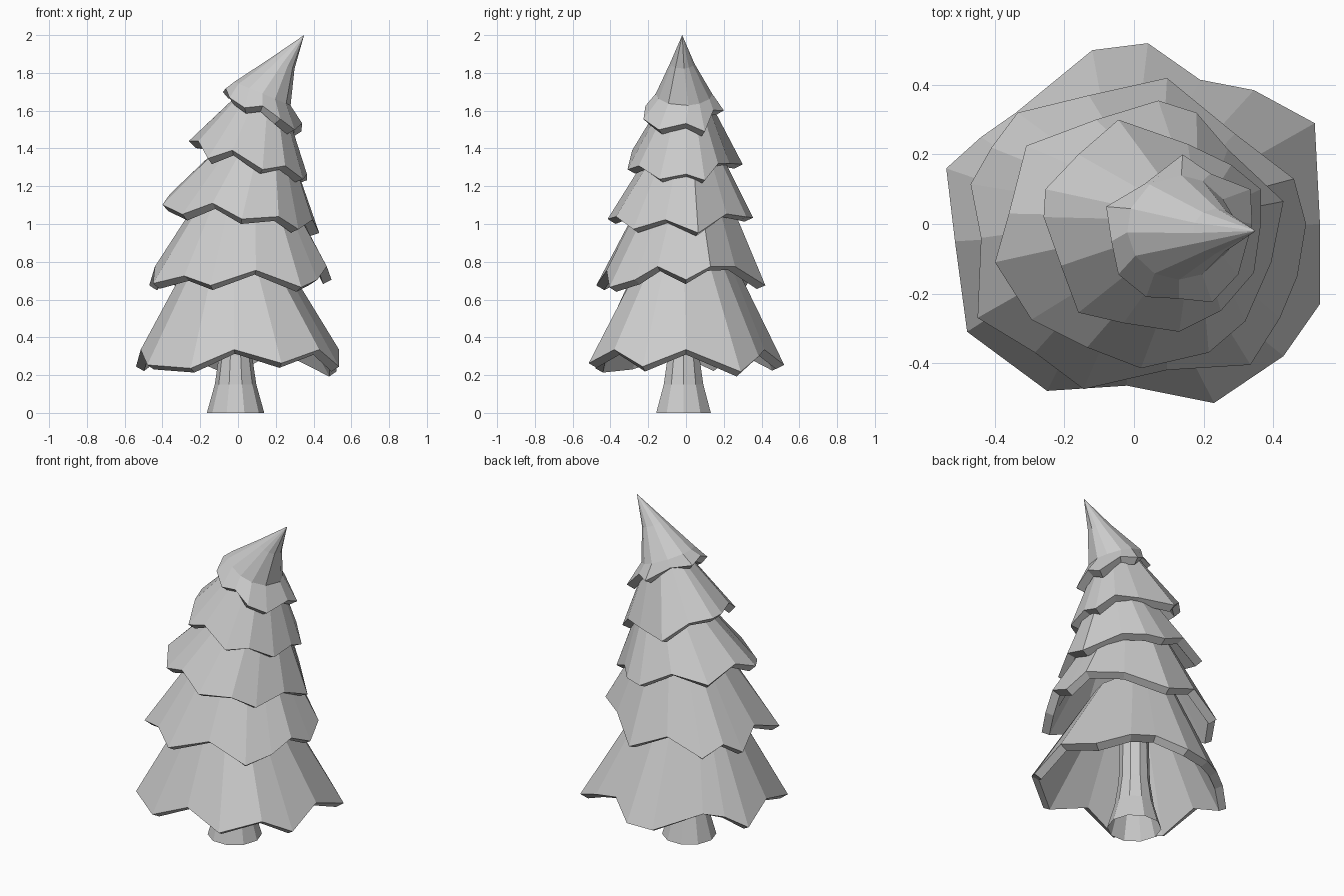
import bpy, bmesh, math
from mathutils import Vector

if "Cube" in bpy.data.objects:
    bpy.data.objects.remove(bpy.data.objects["Cube"])

grey = bpy.data.materials.new("plain_grey")
grey.use_nodes = True
colour = (0.6, 0.6, 0.6, 1)
grey.diffuse_color = colour
grey.node_tree.nodes["Principled BSDF"].inputs["Base Color"].default_value = colour


def skin_rings(name, rings, apex=None):
    """Join equal rings of points, listed bottom to top, into a flat-shaded object."""
    bm = bmesh.new()
    loops = [[bm.verts.new(p) for p in ring] for ring in rings]
    count = len(loops[0])
    for low, high in zip(loops, loops[1:]):
        for i in range(count):
            j = (i + 1) % count
            bm.faces.new((low[i], low[j], high[j], high[i]))
    if apex:
        top = bm.verts.new(apex)
        for i in range(count):
            bm.faces.new((loops[-1][i], loops[-1][(i + 1) % count], top))
    else:
        bm.faces.new(loops[-1])
    mesh = bpy.data.meshes.new(name)
    bm.to_mesh(mesh)
    bm.free()
    mesh.materials.append(grey)
    obj = bpy.data.objects.new(name, mesh)
    bpy.context.scene.collection.objects.link(obj)
    return obj


def circle(centre, radius, angles, tilt=0):
    """Ring of points whose height drops towards +x by the tilt."""
    x, y, z = centre
    return [(x + radius * math.cos(a), y + radius * math.sin(a),
             z - tilt * radius * math.cos(a)) for a in angles]


def branch_tier(name, outline, height, tilt, rise, upper, apex=None):
    """Hollow skirt. Outline points are x, y and lift: 0 at a branch tip, 1 at a notch."""
    hem = [Vector((x, y, height - tilt * x + rise * lift)) for x, y, lift in outline]
    centre = sum(hem, Vector()) / len(hem)
    angles = [math.atan2(p.y - centre.y, p.x - centre.x) for p in hem]
    rings = [hem] + [circle(c, r, angles, tilt) for c, r in upper]
    obj = skin_rings(name, rings, apex)
    shell = obj.modifiers.new("thickness", "SOLIDIFY")
    shell.thickness = 0.05
    shell.offset = -1


# Trunk, open at the foot, flared and running up inside the branches
steps = [math.tau * i / 10 for i in range(10)]
skin_rings("trunk", [circle((-0.013, -0.013, z), r, steps)
                     for z, r in ((0, 0.152), (0.15, 0.11), (0.3, 0.088), (0.8, 0.075))])

# Five overlapping tiers, each leaning a little more
branch_tier("lowest_branches",
            [(.535, -.23, 0), (.535, 0, 1), (.52, .29, -.3), (.345, .385, .6),
             (.19, .415, 1), (.04, .52, .1), (-.12, .5, 0), (-.34, .32, 1),
             (-.44, .25, .8), (-.54, .16, 0), (-.515, -.05, 1), (-.48, -.31, .1),
             (-.25, -.48, -.1), (-.02, -.465, 1), (.23, -.515, .2), (.43, -.38, 1)],
            0.245, 0, 0.09, [((-.01, 0, .85), .23)])
branch_tier("lower_branches",
            [(.495, 0, .3), (.46, .13, 1), (.29, .26, 1), (.095, .42, 0),
             (-.13, .37, 1), (-.335, .32, 0), (-.41, .22, .7), (-.47, .115, 0),
             (-.44, -.04, 1), (-.45, -.27, .1), (-.285, -.37, .5), (-.145, -.475, 0),
             (.095, -.42, .8), (.335, -.405, -.1), (.42, -.27, .3), (.47, -.15, 1)],
            0.675, 0, 0.1, [((.04, 0, 1.2), .205)])
branch_tier("middle_branches",
            [(.43, .065, 0), (.27, .215, .9), (.18, .32, .5), (.07, .355, .2),
             (-.11, .3, 1), (-.31, .225, 0), (-.36, .03, .8), (-.4, -.11, 0),
             (-.295, -.275, -.4), (-.135, -.355, .7), (.02, -.415, 0),
             (.215, -.37, .6), (.32, -.28, 0), (.395, -.11, .8)],
            1.03, 0.18, 0.08, [((.12, 0, 1.45), .15)])
branch_tier("upper_branches",
            [(.365, .1, 0), (.28, .17, 1), (.155, .23, .5), (-.045, .3, -.4),
             (-.16, .2, .7), (-.255, .1, .6), (-.26, .02, .6), (-.21, -.12, .8),
             (-.16, -.255, -.4), (-.03, -.285, .8), (.13, -.31, -.1),
             (.25, -.25, .7), (.345, -.14, 0), (.365, 0, .5)],
            1.33, 0.27, 0.065, [((.13, 0, 1.67), .115)])
branch_tier("crown",
            [(.335, .1, -.4), (.22, .145, .9), (.14, .2, .2), (.03, .115, .8),
             (-.08, .05, .3), (-.065, -.05, .8), (-.045, -.145, 0), (.035, -.21, -.4),
             (.13, -.215, .6), (.225, -.225, 0), (.3, -.145, -.5), (.34, 0, .5)],
            1.65, 0.42, 0.05,
            [((.13, -.01, 1.69), .15), ((.235, -.02, 1.85), .065)], (.35, -.02, 2))
